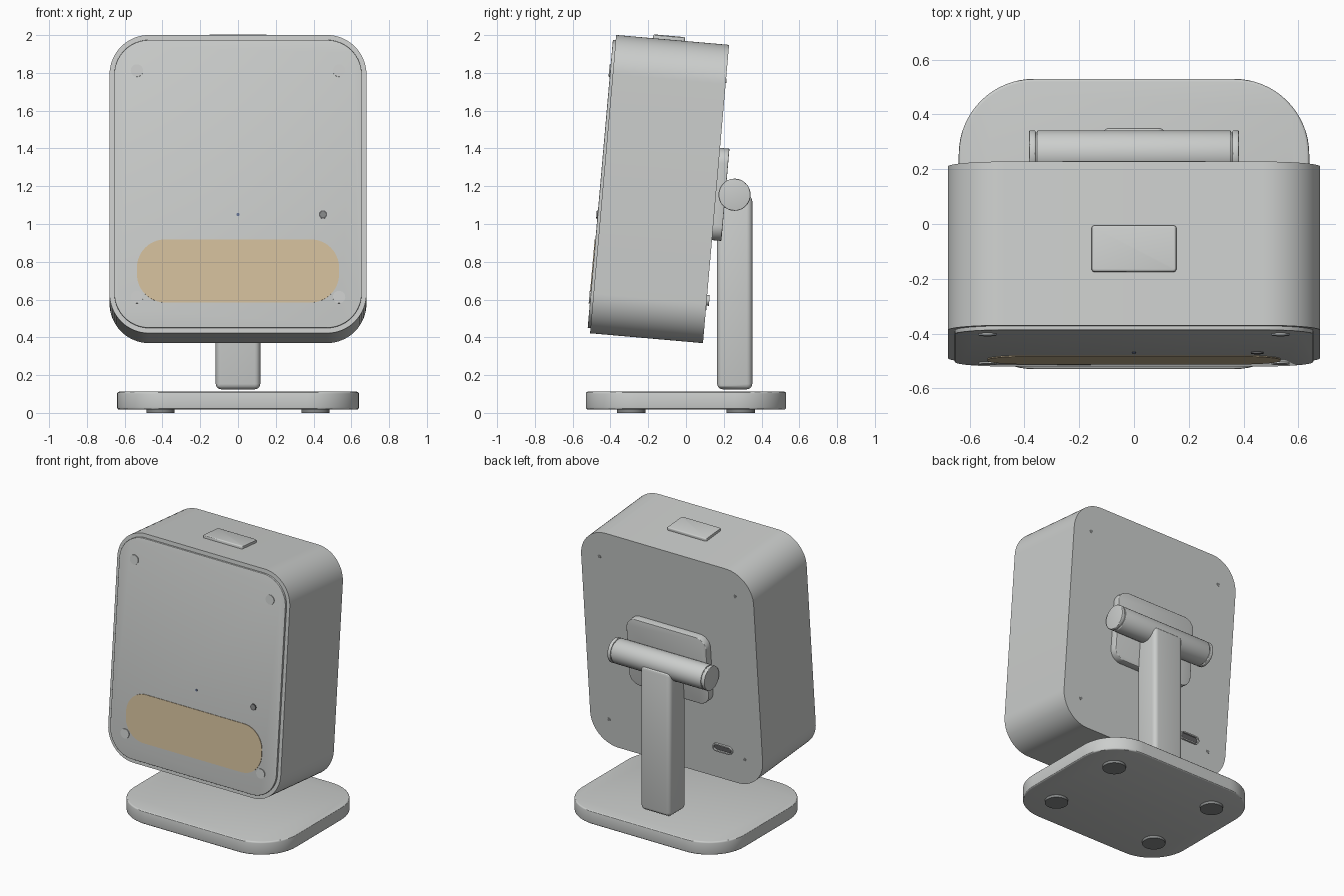
import bpy, bmesh, math
from mathutils import Matrix

if "Cube" in bpy.data.objects:
    bpy.data.objects.remove(bpy.data.objects["Cube"])


def material(name, rgb):
    m = bpy.data.materials.new(name)
    m.diffuse_color = (*rgb, 1)
    m.use_nodes = True
    m.node_tree.nodes["Principled BSDF"].inputs["Base Color"].default_value = m.diffuse_color
    return m


GREY = material("light grey", (0.60, 0.615, 0.605))
TAN = material("warm tan", (0.64, 0.51, 0.325))
RUBBER = material("dark rubber", (0.24, 0.25, 0.25))
DARK = material("dark grey", (0.12, 0.12, 0.125))
BLUE = material("slate blue", (0.14, 0.18, 0.30))


def outline(w, h, r, seg):
    """Rounded rectangle centred on the origin."""
    pts = []
    for i, (sx, sy) in enumerate([(1, 1), (-1, 1), (-1, -1), (1, -1)]):
        for k in range(seg + 1):
            a = math.pi / 2 * (i + k / seg)
            p = (sx * (w / 2 - r) + r * math.cos(a), sy * (h / 2 - r) + r * math.sin(a))
            if not pts or math.dist(p, pts[-1]) > 1e-5:
                pts.append(p)
    if math.dist(pts[0], pts[-1]) < 1e-5:
        pts.pop()
    return pts


def prism(name, w, h, r, d0, d1, mat, frame, at=(0, 0), bevel=0, seg=12,
          inset=0, sink=0, inner=None):
    """Rounded prism from depth d0 to d1, with optional edge bevel and sunk end cap."""
    bm = bmesh.new()
    base = bm.faces.new([bm.verts.new((x + at[0], y + at[1], d0))
                         for x, y in outline(w, h, r, seg)])
    top = bmesh.ops.extrude_face_region(bm, geom=[base])["geom"]
    verts = [g for g in top if isinstance(g, bmesh.types.BMVert)]
    cap = [g for g in top if isinstance(g, bmesh.types.BMFace)][0]
    bmesh.ops.translate(bm, verts=verts, vec=(0, 0, d1 - d0))
    bmesh.ops.recalc_face_normals(bm, faces=bm.faces[:])
    if inset:
        bmesh.ops.inset_region(bm, faces=[cap], thickness=inset)
        if sink:
            res = bmesh.ops.extrude_face_region(bm, geom=[cap])["geom"]
            low = [g for g in res if isinstance(g, bmesh.types.BMVert)]
            bmesh.ops.translate(bm, verts=low, vec=(0, 0, -sink))
            if cap.is_valid:
                bm.faces.remove(cap)
            cap = [g for g in res if isinstance(g, bmesh.types.BMFace)][0]
        cap.material_index = 1
    if bevel:
        sharp = [e for e in bm.edges if e.calc_face_angle(0) > 1.0]
        bmesh.ops.bevel(bm, geom=sharp, offset=bevel, segments=3, profile=0.5,
                        affect='EDGES', clamp_overlap=True)
    me = bpy.data.meshes.new(name)
    bm.to_mesh(me)
    bm.free()
    me.materials.append(mat)
    me.materials.append(inner or mat)
    ob = bpy.data.objects.new(name, me)
    ob.matrix_world = frame
    bpy.context.collection.objects.link(ob)
    bpy.ops.object.select_all(action='DESELECT')
    ob.select_set(True)
    bpy.context.view_layer.objects.active = ob
    bpy.ops.object.shade_smooth_by_angle(angle=math.radians(30))
    return ob


def disc(name, r, d0, d1, mat, frame, at=(0, 0), **kw):
    return prism(name, 2 * r, 2 * r, r, d0, d1, mat, frame, at, **kw)


# Frames: ground, and the tilted housing seen from its front, back and top
GROUND = Matrix.Identity(4)
BODY = Matrix.Translation((0, -0.14, 1.185)) @ Matrix.Rotation(math.radians(-5), 4, 'X')
FRONT = BODY @ Matrix.Rotation(math.pi / 2, 4, 'X')
BACK = BODY @ Matrix.Rotation(math.pi, 4, 'Z') @ Matrix.Rotation(math.pi / 2, 4, 'X')
CORNERS = [(x, y) for x in (-1, 1) for y in (-1, 1)]

# Base with four rubber feet
prism("base", 1.28, 1.06, 0.275, 0.018, 0.112, GREY, GROUND, bevel=0.01, seg=16)
for i, (sx, sy) in enumerate(CORNERS):
    disc(f"foot_{i}", 0.075, 0, 0.02, RUBBER, GROUND, (sx * 0.41, sy * 0.29))

# Stem and hinge barrel
prism("stem", 0.236, 0.186, 0.03, 0.125, 1.15, GREY, GROUND, (0, 0.258), bevel=0.028, seg=5)
HINGE = Matrix.Translation((0, 0.257, 1.155)) @ Matrix.Rotation(math.pi / 2, 4, 'Y')
disc("hinge_barrel", 0.085, -0.354, 0.354, GREY, HINGE, bevel=0.005)
disc("hinge_core", 0.078, -0.37, 0.37, GREY, HINGE)
for s in (-1, 1):
    lo, hi = sorted((s * 0.359, s * 0.383))
    disc(f"hinge_cap_{s}", 0.085, lo, hi, GREY, HINGE, bevel=0.005)

# Housing and front panel
prism("housing", 1.36, 1.585, 0.21, -0.3, 0.3, GREY, FRONT, seg=16)
prism("front_panel", 1.31, 1.53, 0.185, 0.29, 0.315, GREY, FRONT, bevel=0.003, seg=16)
prism("display", 1.07, 0.335, 0.15, 0.31, 0.319, TAN, FRONT, (0, -0.463), seg=16)
for i, (sx, sy) in enumerate(CORNERS):
    disc(f"front_plug_{i}", 0.033, 0.31, 0.321, GREY, FRONT, (sx * 0.535, sy * 0.602), seg=6)
disc("sensor", 0.022, 0.31, 0.321, DARK, FRONT, (0.45, -0.163), seg=6,
     inset=0.007, inner=RUBBER)
disc("indicator", 0.008, 0.31, 0.319, BLUE, FRONT, (0, -0.163), seg=4)

# Top button
prism("top_button", 0.31, 0.17, 0.012, 0.78, 0.813, GREY, BODY, (0, -0.02), bevel=0.008, seg=4)

# Back: mounting plate, screws and charging port
prism("mount_plate", 0.63, 0.49, 0.08, 0.29, 0.35, GREY, BACK, bevel=0.005)
for i, (sx, sy) in enumerate(CORNERS):
    disc(f"back_screw_{i}", 0.013, 0.295, 0.303, GREY, BACK, (sx * 0.535, sy * 0.602), seg=4,
         inset=0.004, inner=RUBBER)
prism("charging_port", 0.155, 0.056, 0.028, 0.29, 0.314, GREY, BACK, (0.37, -0.565), seg=6,
      inset=0.009, sink=0.012, inner=DARK)
